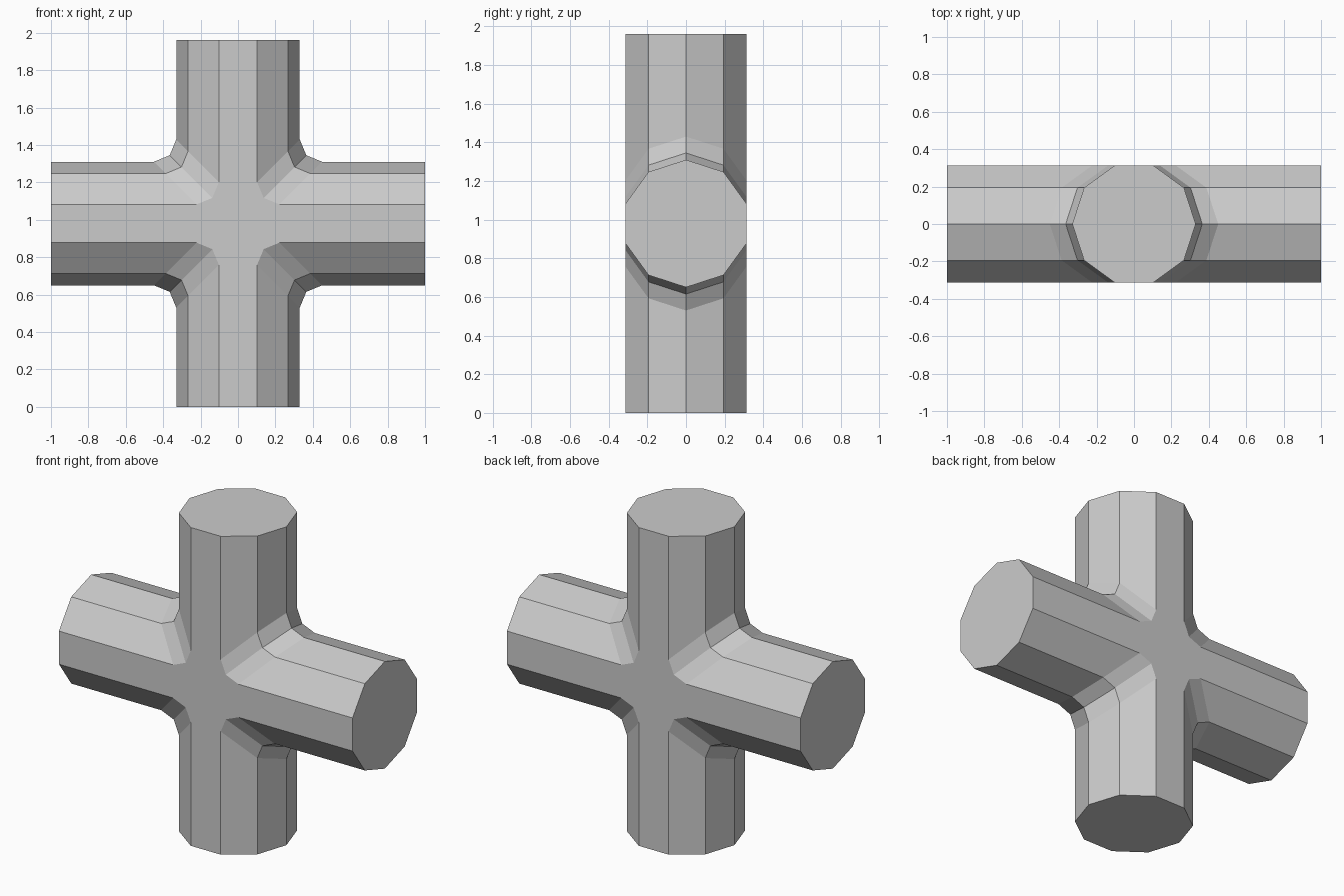
import bpy, bmesh
from math import sin, cos, radians, sqrt

if "Cube" in bpy.data.objects:
    bpy.data.objects.remove(bpy.data.objects["Cube"])

R = 0.33             # radius of the ten-sided pipes
HALF_X = 1.0         # half length of horizontal pipe
HALF_Z = 0.98        # half height of vertical pipe
FILLET = 0.12        # fillet radius where pipes meet
MID = FILLET * (1 - sqrt(0.5))


def cross_outline(w):
    """Filleted cross outline (x, z) for pipes of half width w."""
    q = [(HALF_X, w), (w + FILLET, w), (w + MID, w + MID), (w, w + FILLET), (w, HALF_Z)]
    pts = []
    for sx, sz in ((1, 1), (-1, 1), (-1, -1), (1, -1)):
        quad = [(sx * x, sz * z) for x, z in q]
        pts += quad if sx * sz > 0 else quad[::-1]
    return pts


bm = bmesh.new()

# Cross-shaped slices from front to back, one per decagon corner level
rings = []
for a in (-72, -36, 0, 36, 72):
    y, w = R * sin(radians(a)), R * cos(radians(a))
    rings.append([bm.verts.new((x, y, z + HALF_Z)) for x, z in cross_outline(w)])

# Skin between slices, plus flat front and back
for r0, r1 in zip(rings, rings[1:]):
    n = len(r0)
    for i in range(n):
        j = (i + 1) % n
        bm.faces.new((r0[i], r0[j], r1[j], r1[i]))
bm.faces.new(rings[0])
bm.faces.new(rings[-1])

# Merge the strips of each pipe end into one flat decagon
bmesh.ops.dissolve_limit(bm, angle_limit=radians(0.5), verts=bm.verts[:], edges=bm.edges[:])
bmesh.ops.recalc_face_normals(bm, faces=bm.faces[:])

mesh = bpy.data.meshes.new("pipe_cross")
bm.to_mesh(mesh)
bm.free()
bpy.context.collection.objects.link(bpy.data.objects.new("pipe_cross", mesh))
